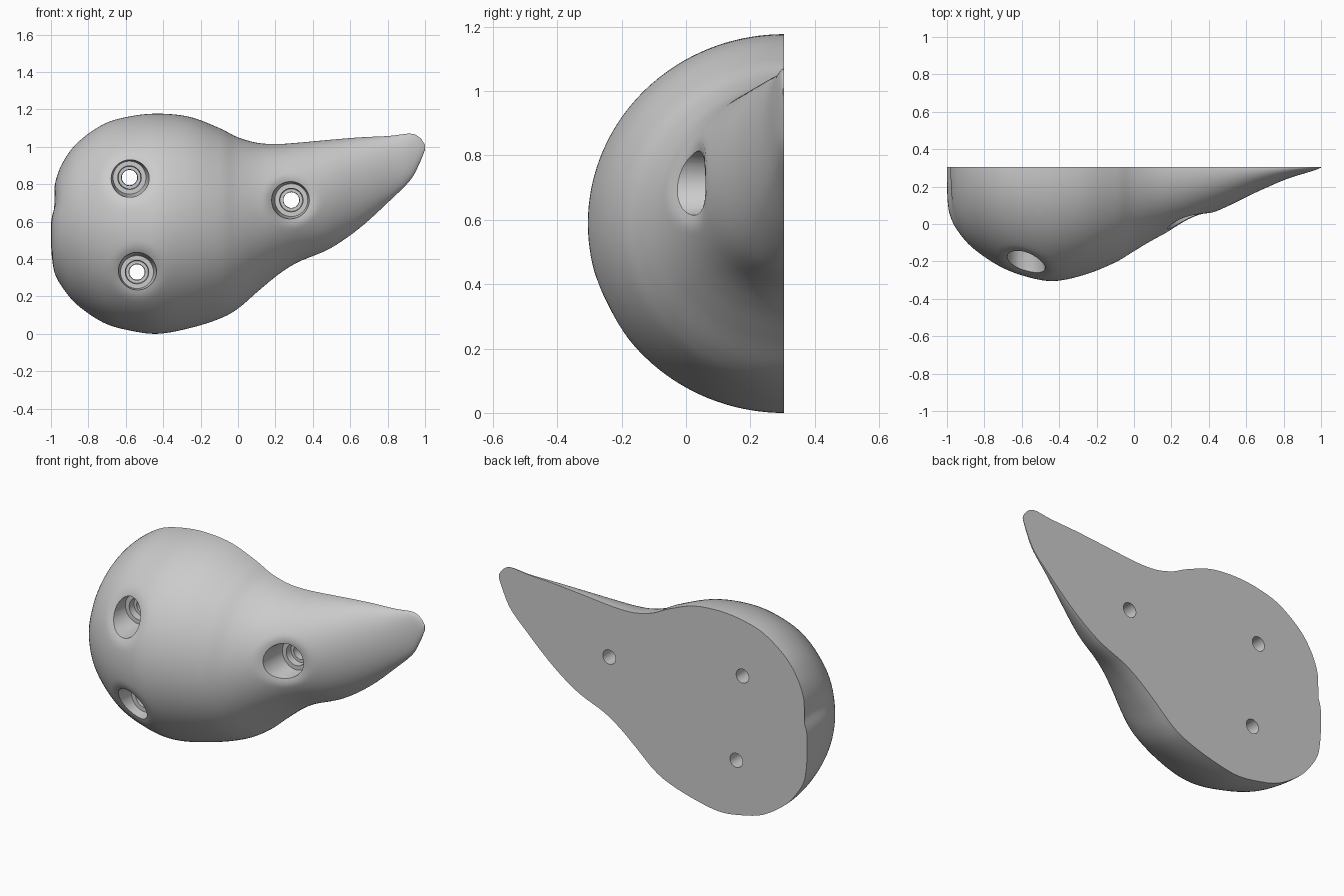
import bpy, bmesh, math
from mathutils import Vector

if "Cube" in bpy.data.objects:
    bpy.data.objects.remove(bpy.data.objects["Cube"])

BACK = 0.305          # flat mounting plane
ARC, SUB = 72, 7      # points per section, steps between stations

# Sections along the body: x, lowest z, highest z, depth from the flat back
stations = [
    (-1.0, .49, .60, .10), (-.995, .41, .70, .20), (-.98, .325, .80, .27),
    (-.94, .25, .91, .345), (-.86, .155, 1.02, .435), (-.72, .06, 1.12, .53),
    (-.58, .018, 1.162, .585), (-.43, 0, 1.177, .61), (-.26, .03, 1.16, .575),
    (-.10, .08, 1.10, .51), (0, .135, 1.05, .45), (.11, .23, 1.02, .385),
    (.22, .32, 1.015, .33), (.325, .385, 1.022, .285), (.49, .455, 1.037, .215),
    (.65, .565, 1.05, .137), (.81, .71, 1.058, .067), (.92, .82, 1.07, .032),
    (.97, .91, 1.05, .016), (1.0, .985, 1.01, .004)]

# Bolt holes: x, z, y of the bolt seat
holes = [(-.58, .835, -.09), (-.54, .33, -.09), (.285, .715, .13)]


def spline(rows, sub):
    """Catmull-Rom through rows of numbers."""
    out = []
    for i in range(len(rows) - 1):
        p = [rows[max(0, min(len(rows) - 1, i + k))] for k in (-1, 0, 1, 2)]
        for s in range(sub):
            t = s / sub
            out.append([b + .5 * t * (c - a + t * (2*a - 5*b + 4*c - d + t * (3*(b - c) + d - a)))
                        for a, b, c, d in zip(*p)])
    return out + [list(rows[-1])]


def surface_point(x, z0, z1, depth, a):
    y = BACK - depth * math.sin(a)
    z = (z0 + z1) / 2 - (z1 - z0) / 2 * math.cos(a)
    front = math.sin(a)
    # soft rounded lip around each bolt hole
    for hx, hz, _ in holes:
        r = math.hypot(x - hx, z - hz)
        if r < .15:
            y += .035 * front * (1 - (r / .15) ** 2) ** 2 * 1.5
    # thumb dent in the rounded end
    if x < -.85:
        dent = .022 * math.exp(-((z - .70) / .06) ** 2) * math.exp(-((BACK - y) / .22) ** 2)
        x += dent * min(1, (-.85 - x) / .1)
    return Vector((x, min(y, BACK), z))


def finish(name, bm):
    bmesh.ops.recalc_face_normals(bm, faces=bm.faces)
    me = bpy.data.meshes.new(name)
    bm.to_mesh(me)
    bm.free()
    ob = bpy.data.objects.new(name, me)
    bpy.context.collection.objects.link(ob)
    return ob


# Pear-shaped body lofted from half-elliptic sections
bm = bmesh.new()
rings = [[bm.verts.new(surface_point(*row, math.pi * k / ARC)) for k in range(ARC + 1)]
         for row in spline(stations, SUB)]
for a, b in zip(rings, rings[1:]):
    for k in range(ARC + 1):
        j = (k + 1) % (ARC + 1)
        bm.faces.new((a[k], a[j], b[j], b[k]))
bm.faces.new(rings[0])
bm.faces.new(rings[-1])
body = finish("climbing_hold_body", bm)


def bolt_cutter(x, z, seat):
    """Stepped round cutter: wide bore, washer step, through hole."""
    profile = [(.105, -.6), (.105, seat - .14), (.088, seat), (.063, seat), (.060, seat + .04),
               (.043, seat + .04), (.040, .5)]
    n = 48
    bm = bmesh.new()
    loops = [[bm.verts.new((x + r * math.cos(2 * math.pi * i / n), y,
                            z + r * math.sin(2 * math.pi * i / n))) for i in range(n)]
             for r, y in profile]
    for a, b in zip(loops, loops[1:]):
        for i in range(n):
            j = (i + 1) % n
            bm.faces.new((a[i], a[j], b[j], b[i]))
    bm.faces.new(loops[0])
    bm.faces.new(loops[-1])
    return finish("bolt_cutter", bm)


# Cut the bolt holes
bpy.context.view_layer.objects.active = body
body.select_set(True)
for h in holes:
    cutter = bolt_cutter(*h)
    cutter.hide_render = True
    mod = body.modifiers.new("bolt_hole", 'BOOLEAN')
    mod.operation, mod.solver, mod.object = 'DIFFERENCE', 'EXACT', cutter
    bpy.ops.object.modifier_apply(modifier=mod.name)
    bpy.data.objects.remove(cutter)

bpy.ops.object.shade_smooth_by_angle(angle=math.radians(35))
